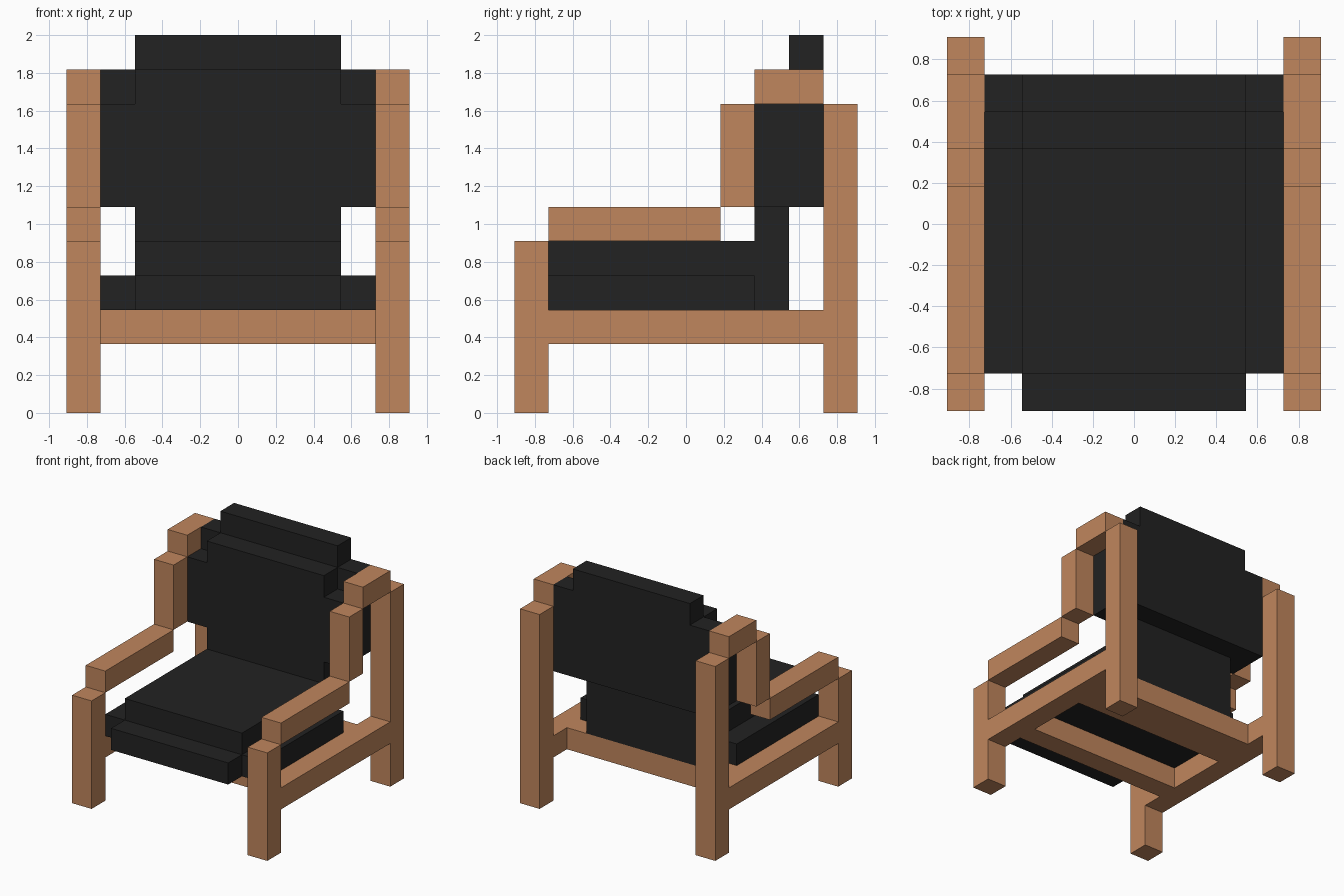
import bpy
import bmesh
from mathutils import Vector

cube = bpy.data.objects.get("Cube")
if cube:
    bpy.data.objects.remove(cube, do_unlink=True)

U = 2 / 11  # grid unit: every part is a whole number of units


def make_material(name, rgb):
    mat = bpy.data.materials.new(name)
    mat.use_nodes = True
    mat.diffuse_color = (*rgb, 1)
    mat.node_tree.nodes["Principled BSDF"].inputs["Base Color"].default_value = (*rgb, 1)
    return mat


wood = make_material("warm wood", (0.53, 0.24, 0.11))
fabric = make_material("charcoal fabric", (0.016, 0.016, 0.016))


def box(name, mat, x, y, z):
    """Box from (low, high) ranges in grid units."""
    low, high = (Vector(c) * U for c in zip(x, y, z))
    bm = bmesh.new()
    bmesh.ops.create_cube(bm, size=1)
    bmesh.ops.scale(bm, vec=high - low, verts=bm.verts)
    mesh = bpy.data.meshes.new(name)
    bm.to_mesh(mesh)
    bm.free()
    mesh.materials.append(mat)
    obj = bpy.data.objects.new(name, mesh)
    obj.location = (low + high) / 2
    bpy.context.collection.objects.link(obj)
    return obj


# Wooden side frames, one per side: name, y range, z range
side_parts = [
    ("front_leg", (-5, -4), (0, 5)),
    ("back_leg", (4, 5), (0, 9)),
    ("side_rail", (-4, 4), (2, 3)),
    ("armrest", (-4, 1), (5, 6)),
    ("arm_upright", (1, 2), (6, 9)),
    ("shoulder_block", (2, 4), (9, 10)),
]
for side, x in (("left", (4, 5)), ("right", (-5, -4))):
    for name, y, z in side_parts:
        box(f"{side}_{name}", wood, x, y, z)

# Cross rails under the seat
box("front_cross_rail", wood, (-4, 4), (-3, -2), (2, 3))
box("back_cross_rail", wood, (-4, 4), (1, 3), (2, 3))

# Cushions: name, half width, y range, z range
cushions = [
    ("seat_base", 4, (-4, 2), (3, 4)),
    ("seat_top", 3, (-4, 2), (4, 5)),
    ("seat_front_lip", 3, (-5, -4), (3, 4)),
    ("backrest_lower", 3, (2, 3), (3, 6)),
    ("backrest_front", 4, (2, 3), (6, 9)),
    ("backrest_front_top", 3, (2, 3), (9, 10)),
    ("backrest_rear", 4, (3, 4), (6, 10)),
    ("headrest", 3, (3, 4), (10, 11)),
]
for name, half, y, z in cushions:
    box(name, fabric, (-half, half), y, z)
